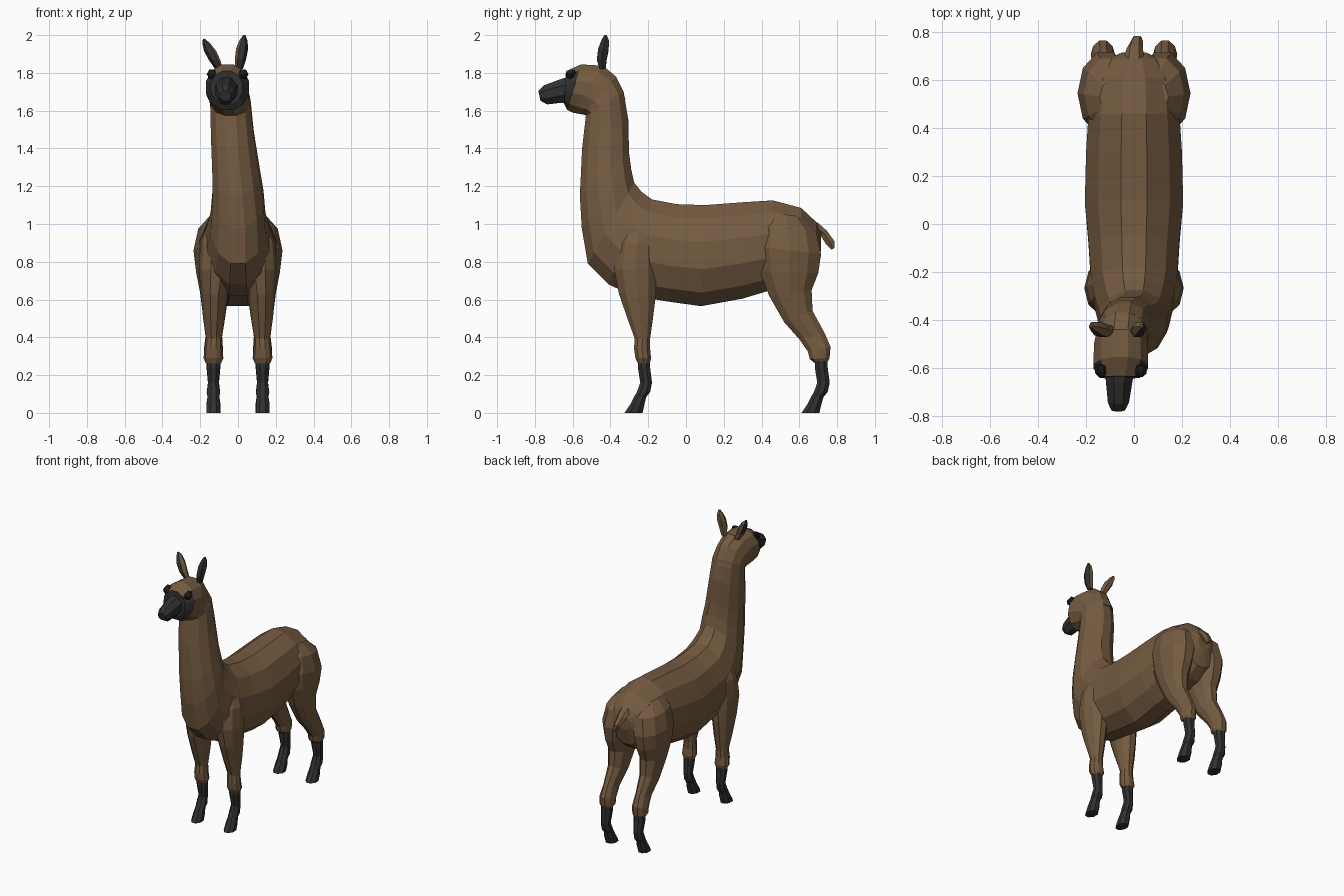
import bpy, bmesh, math
from mathutils import Vector


def material(name, rgb):
    m = bpy.data.materials.new(name)
    m.diffuse_color = (*rgb, 1)
    return m


BROWN = material("brown wool", (0.178, 0.105, 0.052))
DARK = material("charcoal skin", (0.030, 0.030, 0.032))
BLACK = material("black eye", (0.012, 0.012, 0.013))


def loft(name, rings, sides=12, mats=(BROWN,), rule=None, mirror=False):
    """Each ring: (y, z) of one edge, (y, z) of the opposite edge, x centre, x half width."""
    bm = bmesh.new()
    k = 1 / math.cos(math.pi / sides)
    loops = []
    for y1, z1, y2, z2, cx, w in rings:
        a, b = Vector((cx, y1, z1)), Vector((cx, y2, z2))
        mid, half = (a + b) / 2, (a - b) / 2
        loop = []
        for i in range(sides):
            t = 2 * math.pi * (i + 0.5) / sides
            loop.append(bm.verts.new(mid + half * math.cos(t) * k + Vector((w * math.sin(t) * k, 0, 0))))
        loops.append(loop)
    for p, q in zip(loops, loops[1:]):
        for i in range(sides):
            j = (i + 1) % sides
            bm.faces.new((p[i], p[j], q[j], q[i]))
    bm.faces.new(loops[0])
    bm.faces.new(loops[-1])
    bmesh.ops.recalc_face_normals(bm, faces=bm.faces)
    bm.normal_update()
    if rule:
        for f in bm.faces:
            f.material_index = int(rule(f.calc_center_median(), f.normal))
    me = bpy.data.meshes.new(name)
    bm.to_mesh(me)
    bm.free()
    for m in mats:
        me.materials.append(m)
    ob = bpy.data.objects.new(name, me)
    bpy.context.collection.objects.link(ob)
    if mirror:
        ob.modifiers.new("mirror", 'MIRROR')
    return ob


# Torso from rump to chest, turning up into the neck
loft("torso_and_neck", [
    (0.715, 0.96, 0.715, 0.86, 0, 0.05),
    (0.69, 1.01, 0.68, 0.74, 0, 0.12),
    (0.61, 1.085, 0.60, 0.68, 0, 0.175),
    (0.46, 1.125, 0.45, 0.65, 0, 0.19),
    (0.30, 1.115, 0.30, 0.605, 0, 0.20),
    (0.10, 1.10, 0.08, 0.565, 0, 0.205),
    (-0.05, 1.105, -0.10, 0.59, 0, 0.19),
    (-0.18, 1.13, -0.28, 0.62, 0, 0.18),
    (-0.235, 1.17, -0.41, 0.68, 0, 0.165),
    (-0.275, 1.22, -0.52, 0.79, 0, 0.145),
    (-0.29, 1.29, -0.552, 0.98, 0, 0.135),
    (-0.302, 1.38, -0.562, 1.15, -0.01, 0.125),
    (-0.305, 1.55, -0.55, 1.40, -0.03, 0.113),
    (-0.33, 1.70, -0.53, 1.575, -0.04, 0.107),
    (-0.37, 1.78, -0.56, 1.59, -0.045, 0.10),
])

# Head, with a dark face mask on the front and cheeks
loft("head", [
    (-0.32, 1.66, -0.52, 1.575, -0.04, 0.10),
    (-0.37, 1.78, -0.56, 1.582, -0.048, 0.105),
    (-0.44, 1.838, -0.60, 1.59, -0.055, 0.112),
    (-0.555, 1.845, -0.63, 1.605, -0.055, 0.114),
    (-0.635, 1.81, -0.645, 1.635, -0.06, 0.085),
], mats=(BROWN, DARK), rule=lambda c, n: c.y < -0.59 and -0.7 < n.z < 0.55)

# Muzzle
loft("muzzle", [
    (-0.60, 1.785, -0.61, 1.64, -0.06, 0.062),
    (-0.66, 1.768, -0.66, 1.642, -0.062, 0.055),
    (-0.75, 1.735, -0.735, 1.633, -0.065, 0.044),
    (-0.782, 1.705, -0.77, 1.652, -0.066, 0.028),
], sides=8, mats=(DARK,))

# Eyes
for side, label in ((-1, "left"), (1, "right")):
    cx = -0.055 + side * 0.083
    loft("eye_" + label, [
        (-0.585, 1.80, -0.595, 1.78, cx, 0.008),
        (-0.59, 1.818, -0.612, 1.768, cx, 0.024),
        (-0.618, 1.812, -0.632, 1.775, cx, 0.020),
        (-0.637, 1.797, -0.638, 1.787, cx, 0.008),
    ], sides=6, mats=(BLACK,))

# Ears, dark inside towards the front and outside
for label, side, bx, tx in (("left", -1, -0.10, -0.18), ("right", 1, 0.005, 0.033)):
    top = 1.98 if side < 0 else 2.0
    facing = Vector((side * 0.6, -0.8, 0))
    rings = []
    for t, y1, y2, w in ((0, -0.458, -0.425, 0.018), (0.3, -0.472, -0.42, 0.026),
                         (0.6, -0.465, -0.41, 0.028), (0.85, -0.448, -0.408, 0.018),
                         (1, -0.432, -0.42, 0.005)):
        z = 1.82 + t * (top - 1.82)
        rings.append((y1, z, y2, z, bx + t * (tx - bx), w))
    loft("ear_" + label, rings, sides=6, mats=(BROWN, DARK),
         rule=lambda c, n, d=facing: n.dot(d) > 0.1)

# Tail
loft("tail", [
    (0.65, 1.03, 0.67, 0.95, 0, 0.042),
    (0.70, 1.005, 0.69, 0.95, 0, 0.036),
    (0.745, 0.965, 0.715, 0.935, 0.003, 0.03),
    (0.785, 0.91, 0.74, 0.895, 0.012, 0.022),
    (0.785, 0.872, 0.77, 0.865, 0.02, 0.01),
], sides=6)

# Front legs: shoulder to knee, then dark shin and foot
loft("front_upper_legs", [
    (-0.30, 1.02, -0.18, 1.02, 0.10, 0.05),
    (-0.36, 0.90, -0.16, 0.90, 0.11, 0.085),
    (-0.38, 0.76, -0.155, 0.76, 0.115, 0.088),
    (-0.355, 0.63, -0.16, 0.62, 0.125, 0.068),
    (-0.31, 0.50, -0.175, 0.50, 0.127, 0.055),
    (-0.272, 0.395, -0.19, 0.395, 0.128, 0.040),
    (-0.275, 0.34, -0.19, 0.34, 0.13, 0.045),
    (-0.268, 0.29, -0.185, 0.29, 0.13, 0.050),
    (-0.255, 0.262, -0.192, 0.262, 0.13, 0.038),
], sides=10, mirror=True)
FOOT = [  # y front, y back, z, half width, relative to the ankle
    (-0.035, 0.03, 0.29, 0.035), (-0.035, 0.03, 0.24, 0.035), (-0.022, 0.04, 0.16, 0.028),
    (-0.04, 0.03, 0.11, 0.034), (-0.055, 0.01, 0.085, 0.030), (-0.075, 0.0, 0.045, 0.036),
    (-0.105, -0.01, 0.0, 0.036)]
loft("front_lower_legs", [(-0.22 + a, z, -0.22 + b, z, 0.13, w) for a, b, z, w in FOOT],
     sides=8, mats=(DARK,), mirror=True)

# Hind legs: thigh to hock, then dark shin and foot
loft("hind_upper_legs", [
    (0.45, 1.06, 0.61, 1.04, 0.07, 0.07),
    (0.395, 0.99, 0.69, 0.96, 0.105, 0.10),
    (0.375, 0.88, 0.715, 0.84, 0.12, 0.11),
    (0.39, 0.75, 0.70, 0.74, 0.125, 0.092),
    (0.44, 0.62, 0.665, 0.65, 0.125, 0.072),
    (0.52, 0.48, 0.67, 0.54, 0.126, 0.056),
    (0.60, 0.39, 0.735, 0.42, 0.128, 0.042),
    (0.645, 0.325, 0.765, 0.35, 0.13, 0.048),
    (0.655, 0.285, 0.76, 0.29, 0.13, 0.048),
    (0.68, 0.265, 0.75, 0.27, 0.13, 0.036),
], sides=10, mirror=True)
loft("hind_lower_legs", [(0.717 + a, z, 0.717 + b * 1.1, z, 0.13, w * 1.05) for a, b, z, w in FOOT],
     sides=8, mats=(DARK,), mirror=True)
